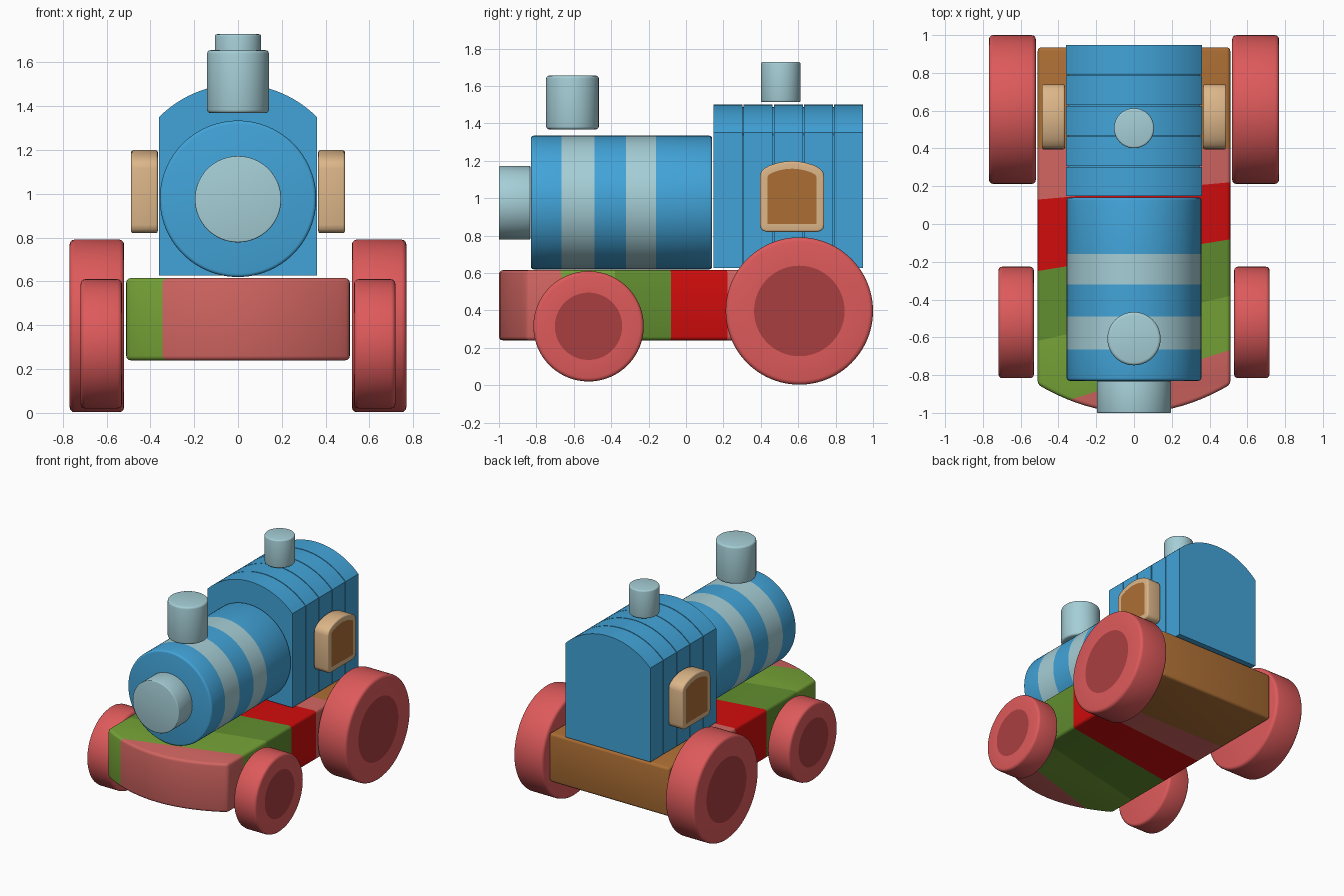
import bpy, bmesh, math
from mathutils import Vector

if "Cube" in bpy.data.objects:
    bpy.data.objects.remove(bpy.data.objects["Cube"])


def material(name, *srgb):
    m = bpy.data.materials.new(name)
    m.diffuse_color = [((c / 255 + 0.055) / 1.055) ** 2.4 for c in srgb] + [1]
    m.use_nodes = True
    m.node_tree.nodes["Principled BSDF"].inputs["Base Color"].default_value = m.diffuse_color
    return m


BLUE = material("blue", 66, 164, 217)
PALE = material("pale blue", 165, 206, 214)
TAN = material("tan", 220, 182, 137)
BROWN = material("brown", 172, 110, 52)
WHEEL = material("wheel red", 222, 90, 91)
HUB = material("hub red", 170, 63, 64)
SALMON = material("salmon", 209, 101, 97)
RED = material("bright red", 208, 12, 12)
GREEN = material("light green", 118, 163, 55)
MOSS = material("moss green", 96, 140, 47)


def circle(cu, cv, r, n=64):
    return [(cu + r * math.cos(2 * math.pi * i / n),
             cv + r * math.sin(2 * math.pi * i / n)) for i in range(n)]


def prism(name, outline, axis, a, b, mats, bevel=0.0, inset=0.0, lines=()):
    """Extrude an outline along an axis from a to b.
    inset: colour an inset panel on the cap at b with the second material.
    lines: (y at x=0, slope) cuts that step to the next material towards +y."""
    place = {"x": lambda u, v, w: (w, u, v),
             "y": lambda u, v, w: (u, w, v),
             "z": lambda u, v, w: (u, v, w)}[axis]
    bm = bmesh.new()
    rings = [[bm.verts.new(place(u, v, w)) for u, v in outline] for w in (a, b)]
    n = len(outline)
    for ring in rings:
        bm.faces.new(ring)
    for i in range(n):
        j = (i + 1) % n
        bm.faces.new((rings[0][i], rings[0][j], rings[1][j], rings[1][i]))
    bmesh.ops.recalc_face_normals(bm, faces=bm.faces)
    if bevel:
        sharp = [e for e in bm.edges if e.calc_face_angle(0) > math.radians(50)]
        bmesh.ops.bevel(bm, geom=sharp, offset=bevel, segments=3, profile=0.5,
                        affect="EDGES", clamp_overlap=True)
    if inset:
        k = "xyz".index(axis)
        sign = 1 if b > a else -1
        cap = max(bm.faces, key=lambda f: sign * f.calc_center_median()[k])
        bmesh.ops.inset_individual(bm, faces=[cap], thickness=inset, use_even_offset=True)
        cap.material_index = 1
    for y0, slope in lines:
        bmesh.ops.bisect_plane(bm, geom=bm.verts[:] + bm.edges[:] + bm.faces[:],
                               plane_co=(0, y0, 0), plane_no=Vector((-slope, 1, 0)).normalized())
    if lines:
        for f in bm.faces:
            c = f.calc_center_median()
            f.material_index = sum(c.y > y0 + s * c.x for y0, s in lines)
    for f in bm.faces:
        f.smooth = True
    me = bpy.data.meshes.new(name)
    bm.to_mesh(me)
    bm.free()
    me.set_sharp_from_angle(angle=math.radians(32))
    for m in mats:
        me.materials.append(m)
    ob = bpy.data.objects.new(name, me)
    bpy.context.collection.objects.link(ob)
    return ob


# Chassis: block with a bowed front and slanted colour bands
bow = [(0.51 * t / 10, -1 + 0.15 * (t / 10) ** 2) for t in range(-10, 11)]
prism("chassis", bow + [(0.51, 0.935), (-0.51, 0.935)], "z", 0.24, 0.615,
      [SALMON, GREEN, MOSS, RED, SALMON, BROWN], bevel=0.02,
      lines=[(-0.825, 0.31), (-0.50, 0.235), (-0.165, 0.165), (0.175, 0.09), (0.40, 0.0)])

# Boiler with painted bands, and its round nose
prism("boiler", circle(0, 0.977, 0.357, 96), "y", -0.83, 0.14,
      [BLUE, PALE, BLUE, PALE, BLUE], bevel=0.015,
      lines=[(-0.665, 0), (-0.49, 0), (-0.32, 0), (-0.16, 0)])
prism("boiler_nose", circle(0, 0.975, 0.197), "y", -1.0, -0.832, [PALE], bevel=0.006)

# Chimneys
prism("front_chimney", circle(0, -0.607, 0.141), "z", 1.368, 1.655, [PALE], bevel=0.015)
prism("cab_chimney", circle(0, 0.507, 0.106), "z", 1.513, 1.728, [PALE], bevel=0.01)


# Cab: five arched planks over a slightly smaller core
def arch(half, bottom, shoulder, top, steps=24):
    rise = top - shoulder
    r = (half * half + rise * rise) / (2 * rise)
    end = math.asin(half / r)
    pts = [(-half, bottom), (half, bottom)]
    for i in range(steps + 1):
        t = end * (1 - 2 * i / steps)
        pts.append((r * math.sin(t), top - r + r * math.cos(t)))
    return pts


for i in range(5):
    y = 0.147 + i * 0.1612
    prism(f"cab_plank_{i + 1}", arch(0.36, 0.628, 1.35, 1.5), "y", y, y + 0.155, [BLUE])
prism("cab_core", arch(0.348, 0.64, 1.338, 1.488), "y", 0.16, 0.94, [BLUE])

# Window outline: rounded lower corners and a curved top
half_window = [(0.135, 0.82), (0.155, 0.826), (0.167, 0.838), (0.172, 0.858), (0.172, 1.115),
               (0.166, 1.14), (0.15, 1.158), (0.12, 1.175), (0.08, 1.188), (0.04, 1.196)]
window = ([(0.567 + u, v) for u, v in half_window] + [(0.567, 1.199)]
          + [(0.567 - u, v) for u, v in reversed(half_window)])

# Windows and wheels on both sides
for side, label in ((-1, "left"), (1, "right")):
    prism(f"{label}_window", window, "x", side * 0.366, side * 0.488, [TAN, BROWN],
          bevel=0.01, inset=0.031)
    prism(f"{label}_rear_wheel", circle(0.606, 0.397, 0.394, 96), "x",
          side * 0.52, side * 0.768, [WHEEL, HUB], bevel=0.022, inset=0.13)
    prism(f"{label}_front_wheel", circle(-0.521, 0.315, 0.295, 96), "x",
          side * 0.53, side * 0.718, [WHEEL, HUB], bevel=0.02, inset=0.095)
